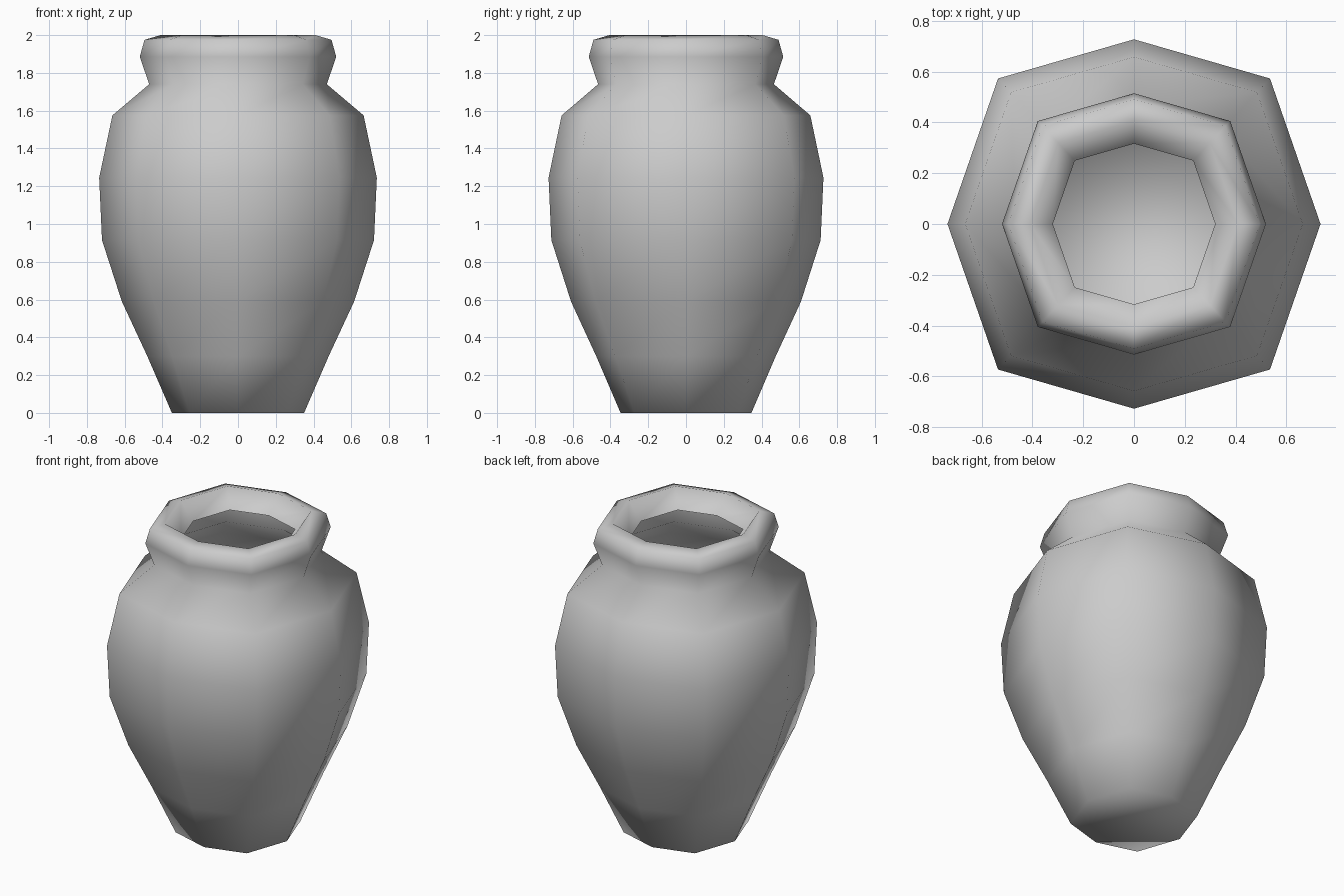
import bpy, bmesh

if "Cube" in bpy.data.objects:
    bpy.data.objects.remove(bpy.data.objects["Cube"])

# Slightly squarish eight-sided cross-section (unit size)
SECTION = [(1, 0), (0.729, 0.78), (0, 0.99), (-0.729, 0.78),
           (-1, 0), (-0.729, -0.78), (0, -0.99), (0.729, -0.78)]

# Radius and height: foot, belly, shoulder, neck, then the rolled lip
PROFILE = [(0.35, 0), (0.48, 0.3), (0.615, 0.59), (0.72, 0.915),
           (0.735, 1.245), (0.665, 1.575), (0.47, 1.74), (0.52, 1.885),
           (0.495, 1.975), (0.41, 2.0), (0.32, 1.89)]

bm = bmesh.new()
rings = [[bm.verts.new((x * r, y * r, z)) for x, y in SECTION]
         for r, z in PROFILE]

# Walls
n = len(SECTION)
for a, b in zip(rings, rings[1:]):
    for i in range(n):
        j = (i + 1) % n
        bm.faces.new((a[i], a[j], b[j], b[i]))

# Floor
bm.faces.new(rings[0][::-1])

for f in bm.faces:
    f.smooth = True

mesh = bpy.data.meshes.new("vase")
bm.to_mesh(mesh)
bm.free()
vase = bpy.data.objects.new("vase", mesh)
bpy.context.collection.objects.link(vase)
